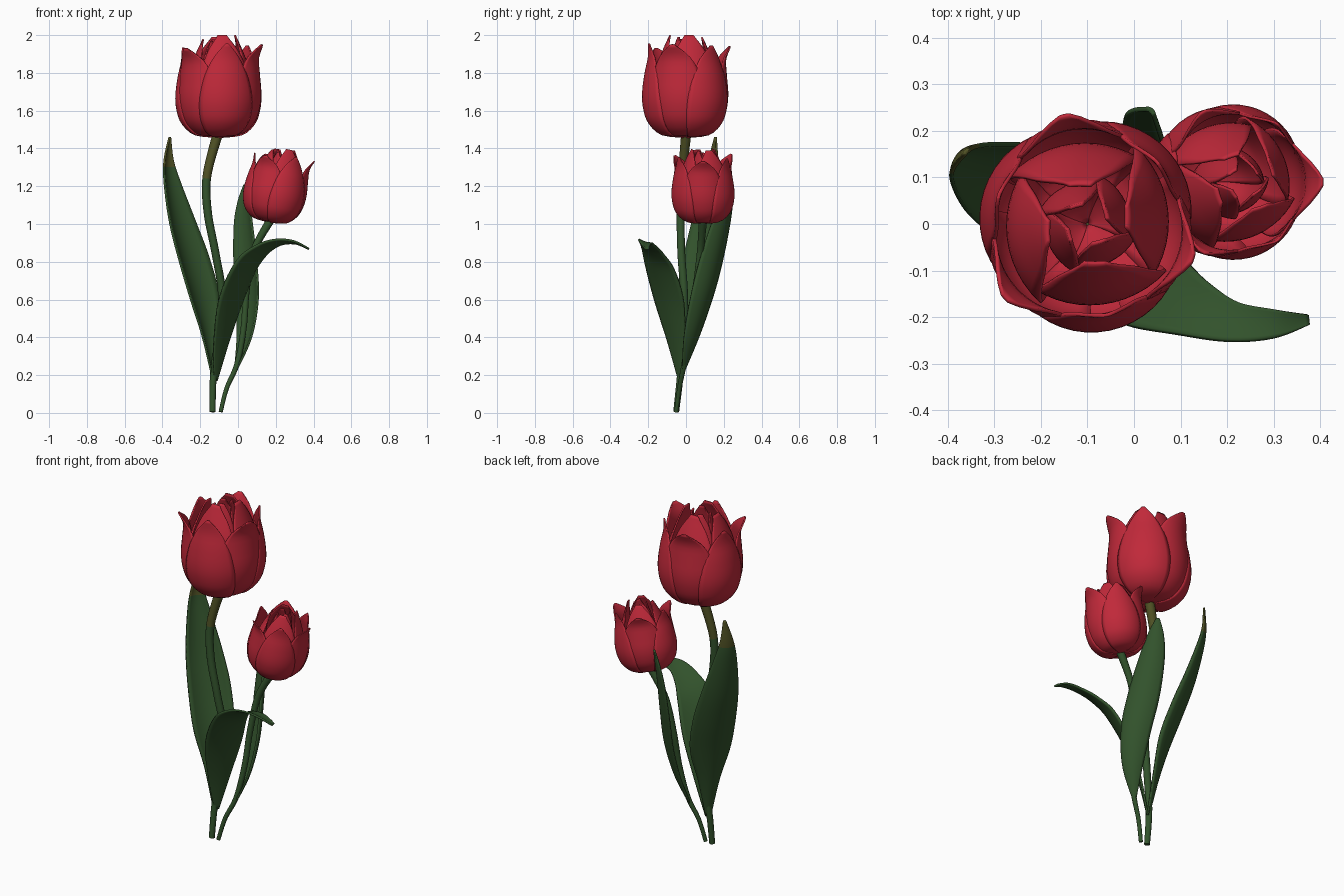
import bpy, bmesh
from math import sin, cos, radians, pi
from mathutils import Vector, Matrix

cube = bpy.data.objects.get("Cube")
if cube:
    bpy.data.objects.remove(cube)


def material(name, rgb):
    m = bpy.data.materials.new(name)
    m.use_nodes = True
    m.diffuse_color = (*rgb, 1)
    bsdf = m.node_tree.nodes["Principled BSDF"]
    bsdf.inputs["Base Color"].default_value = (*rgb, 1)
    bsdf.inputs["Roughness"].default_value = 0.6
    return m


RED = material("petal red", (0.53, 0.022, 0.042))
GREEN = material("leaf green", (0.032, 0.085, 0.025))
OLIVE = material("olive", (0.08, 0.083, 0.018))


def spline(keys, t):
    """Smooth curve through tuples of numbers, t from 0 to 1."""
    n = len(keys) - 1
    i = min(int(t * n), n - 1)
    f = t * n - i
    a, b, c, d = (Vector(keys[min(max(k, 0), n)]) for k in range(i - 1, i + 3))
    return b + f * ((c - a) + f * ((2 * a - 5 * b + 4 * c - d) + f * (3 * b - a - 3 * c + d))) / 2


def add_grid(bm, rows, wrap=False):
    """Skin rows of points with quads."""
    rings = [[bm.verts.new(p) for p in row] for row in rows]
    n = len(rings[0])
    for lo, hi in zip(rings, rings[1:]):
        for i in range(n if wrap else n - 1):
            j = (i + 1) % n
            bm.faces.new((lo[i], lo[j], hi[j], hi[i]))
    return rings


def finish(name, bm, mats, thickness=0, split_z=None, matrix=None):
    if split_z:
        for f in bm.faces:
            f.material_index = int(f.calc_center_median().z > split_z)
    me = bpy.data.meshes.new(name)
    bm.to_mesh(me)
    bm.free()
    for m in mats:
        me.materials.append(m)
    ob = bpy.data.objects.new(name, me)
    bpy.context.collection.objects.link(ob)
    if matrix:
        ob.matrix_world = matrix
    if thickness:
        mod = ob.modifiers.new("thickness", "SOLIDIFY")
        mod.thickness = thickness
        mod.offset = 0
    bpy.ops.object.select_all(action="DESELECT")
    bpy.context.view_layer.objects.active = ob
    ob.select_set(True)
    bpy.ops.object.shade_smooth_by_angle(angle=radians(50))


def stem(name, keys, mats, split_z=None):
    """Round tube; keys are x, y, z, radius."""
    rows, steps, sides = [], 40, 14
    for s in range(steps + 1):
        k = spline(keys, s / steps)
        tangent = (spline(keys, min(1, s / steps + .01)) - spline(keys, max(0, s / steps - .01))).xyz.normalized()
        side = Vector((0, 1, 0)).cross(tangent).normalized()
        other = tangent.cross(side)
        rows.append([k.xyz + k.w * (side * cos(2 * pi * i / sides) + other * sin(2 * pi * i / sides))
                     for i in range(sides)])
    bm = bmesh.new()
    rings = add_grid(bm, rows, wrap=True)
    for ring in (rings[0], rings[-1]):
        bm.faces.new(ring)
    bmesh.ops.recalc_face_normals(bm, faces=bm.faces)
    finish(name, bm, mats, split_z=split_z)


def leaf(name, keys, turn, cup, mats, roll=0, split_z=None):
    """Cupped blade; keys are x, y, z, half width; turn is the heading of its side edge."""
    rows, steps, across = [], 40, 10
    for s in range(steps + 1):
        t = s / steps
        k = spline(keys, t)
        tangent = (spline(keys, min(1, t + .01)) - spline(keys, max(0, t - .01))).xyz.normalized()
        a = radians(turn[0] + (turn[1] - turn[0]) * t)
        side = Vector((cos(a), sin(a), roll * sin(pi * t)))
        side = (side - tangent * side.dot(tangent)).normalized()
        inner = side.cross(tangent)
        us = [2 * i / across - 1 for i in range(across + 1)]
        rows.append([k.xyz + k.w * (side * u + inner * cup * (u * u - .4)) for u in us])
    bm = bmesh.new()
    add_grid(bm, rows)
    finish(name, bm, mats, thickness=0.01, split_z=split_z)


POINTED = [(w, 0) for w in (.8, .95, 1, 1, .94, .79, .5, .05)]
BLUNT = [(w, 0) for w in (.8, .95, 1, 1, .96, .88, .72, .3)]


def petal_ring(name, profile, widths, count, start, half, tuck, spiral, matrix):
    """Ring of cupped petals; profile is radius and height from base to tip."""
    bm = bmesh.new()
    steps, across = 22, 12
    for p in range(count):
        rows = []
        lift = 1 - .02 * (p % 3)
        for s in range(steps + 1):
            t = s / steps
            r, z = spline(profile, t)
            width = spline(widths, t).x
            row = []
            for i in range(across + 1):
                u = 2 * i / across - 1
                a = radians(start + 360 * p / count + u * half * width)
                # edges tuck in or flatten, one side laps over the next petal
                rr = r * (1 - tuck * u * u * width + spiral * u)
                row.append((rr * cos(a), rr * sin(a), z * lift))
            rows.append(row)
        add_grid(bm, rows)
    finish(name, bm, [RED], thickness=0.008, matrix=matrix)


OUTER = [(.015, 0), (.13, .015), (.197, .075), (.224, .15), (.23, .23), (.218, .33), (.2, .42), (.2, .495)]
SECOND = [(.015, .004), (.122, .02), (.186, .08), (.213, .155), (.221, .235), (.214, .33), (.21, .42), (.238, .49)]
INNER = [(.02, .02), (.12, .06), (.16, .15), (.172, .25), (.16, .35), (.125, .45), (.085, .54)]
CORE = [(.005, .03), (.07, .1), (.09, .22), (.085, .34), (.065, .45), (.045, .53)]


def flower(name, matrix):
    petal_ring(name + "_outer_petals", OUTER, POINTED, 3, -78, 41, .05, 0, matrix)
    petal_ring(name + "_second_petals", SECOND, POINTED, 3, -18, 50, .05, 0, matrix)
    petal_ring(name + "_inner_petals", INNER, BLUNT, 4, 10, 50, -.08, .05, matrix)
    petal_ring(name + "_core_petals", CORE, BLUNT, 4, 30, 52, -.1, .08, matrix)


# Blooms
flower("large_flower", Matrix.Translation((-.1, 0, 1.46)))
flower("small_flower", Matrix.Translation((.172, .09, 1.01)) @ Matrix.Rotation(radians(10), 4, "Y")
       @ Matrix.Rotation(radians(18), 4, "Z") @ Matrix.Scale(.73, 4))

# Stems
stem("large_stem", [(-.135, -.052, .005, .016), (-.13, -.03, .2, .018), (-.1, -.01, .42, .02),
                    (-.085, -.01, .63, .021), (-.12, -.025, .85, .021), (-.16, -.028, 1.06, .022),
                    (-.165, -.02, 1.25, .023), (-.11, 0, 1.468, .027)], [GREEN, OLIVE], split_z=1.23)
stem("small_stem", [(-.092, -.052, .005, .011), (-.06, -.035, .13, .012), (-.005, -.01, .26, .014),
                    (.03, .02, .45, .016), (.045, .05, .65, .017), (.08, .075, .85, .018),
                    (.17, .09, 1.018, .022)], [GREEN])

# Leaves
leaf("left_leaf", [(-.125, -.03, .17, .012), (-.155, .005, .4, .057), (-.19, .04, .6, .108),
                   (-.245, .08, .8, .115), (-.305, .112, 1.0, .098), (-.352, .135, 1.2, .064),
                   (-.37, .147, 1.33, .036), (-.36, .155, 1.46, .006)], (45, 45), .35,
     [GREEN, OLIVE], split_z=1.31)
leaf("front_leaf", [(-.12, -.03, .17, .012), (-.085, -.055, .38, .06), (-.03, -.095, .6, .1),
                    (.045, -.145, .775, .095), (.125, -.182, .86, .068), (.21, -.21, .9, .046),
                    (.3, -.214, .9, .031), (.375, -.206, .868, .011)], (225, 270), .12, [GREEN], roll=.45)
leaf("back_leaf", [(-.012, -.012, .23, .01), (.04, .035, .4, .055), (.06, .09, .6, .08),
                   (.048, .143, .8, .083), (.035, .193, 1.0, .066), (.034, .222, 1.12, .042),
                   (.037, .243, 1.21, .008)], (-45, -45), .35, [GREEN])
